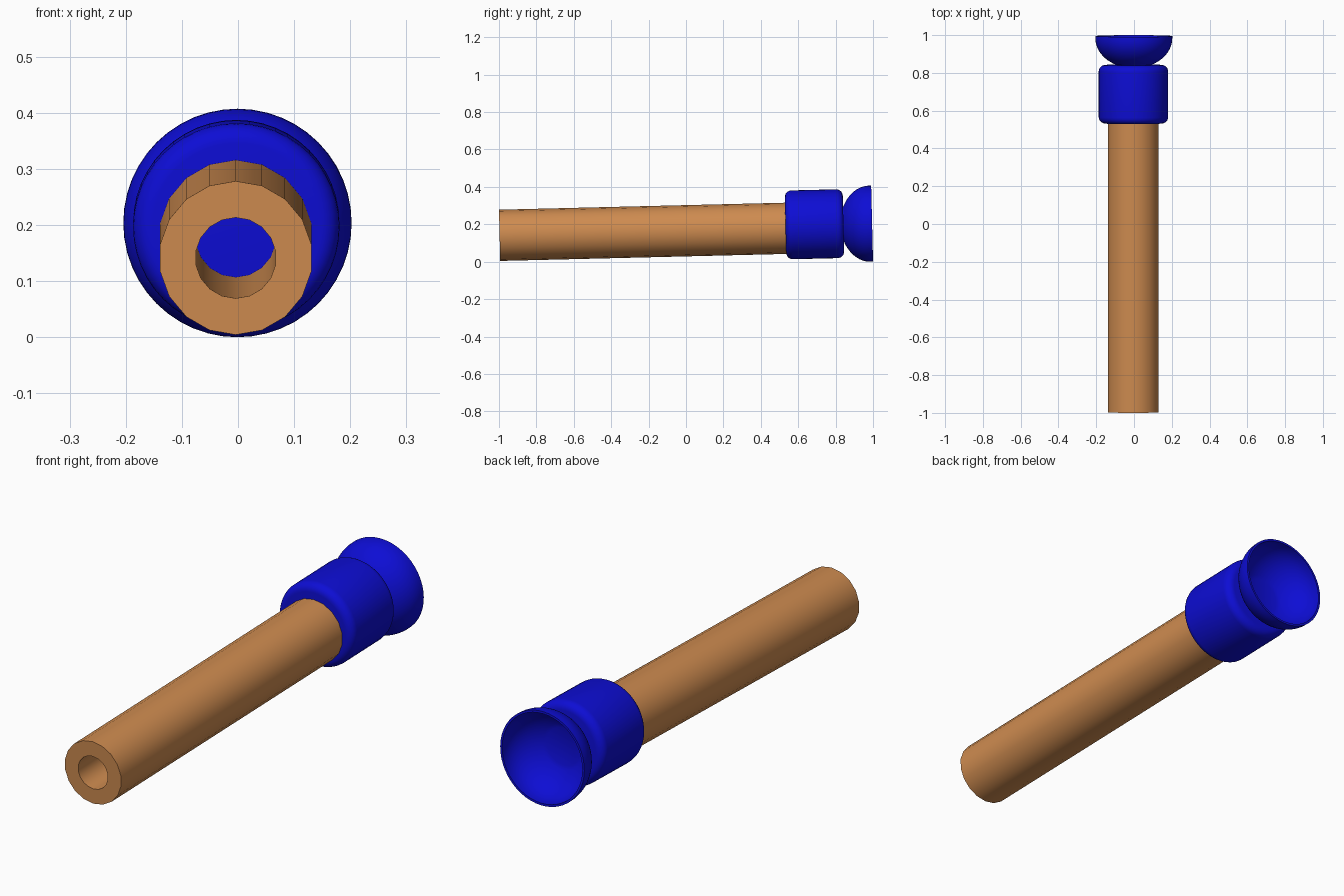
import bpy
import bmesh
from math import pi, sin, cos, radians
from mathutils import Matrix, Vector

default = bpy.data.objects.get("Cube")
if default:
    bpy.data.objects.remove(default, do_unlink=True)

TILT = radians(1.4)


def make_material(name, rgb):
    mat = bpy.data.materials.new(name)
    mat.use_nodes = True
    mat.diffuse_color = (*rgb, 1)
    mat.node_tree.nodes["Principled BSDF"].inputs["Base Color"].default_value = (*rgb, 1)
    return mat


def arc(y, r, dy, dr, start, end, steps):
    """Points (y, radius) on an elliptical arc centred at (y, r)."""
    angles = [start + (end - start) * i / steps for i in range(steps + 1)]
    return [(y + dy * sin(a), r + dr * cos(a)) for a in angles]


def lathe(name, profile, sides, location, mat, closed=False):
    """Spin a (y, radius) profile around the local y axis, then tilt it."""
    bm = bmesh.new()
    verts = [bm.verts.new((0, y, r)) for y, r in profile]
    edges = [bm.edges.new(pair) for pair in zip(verts, verts[1:])]
    if closed:
        edges.append(bm.edges.new((verts[-1], verts[0])))
    bmesh.ops.spin(bm, geom=verts + edges, cent=(0, 0, 0), axis=(0, 1, 0),
                   angle=2 * pi, steps=sides)
    bmesh.ops.remove_doubles(bm, verts=bm.verts, dist=0.0005)
    bmesh.ops.recalc_face_normals(bm, faces=bm.faces)
    mesh = bpy.data.meshes.new(name)
    bm.to_mesh(mesh)
    bm.free()
    mesh.materials.append(mat)
    obj = bpy.data.objects.new(name, mesh)
    bpy.context.collection.objects.link(obj)
    obj.matrix_world = Matrix.Translation(Vector(location)) @ Matrix.Rotation(TILT, 4, "X")
    bpy.ops.object.select_all(action="DESELECT")
    obj.select_set(True)
    bpy.context.view_layer.objects.active = obj
    bpy.ops.object.shade_smooth_by_angle(angle=radians(35))
    return obj


tan = make_material("tan", (0.62, 0.26, 0.08))
blue = make_material("blue", (0.004, 0.004, 0.66))

# Hollow barrel, open at the front
lathe("barrel", [(0, 0.137), (1.56, 0.137), (1.56, 0.072), (0, 0.072)],
      18, (-0.004, -0.9966, 0.141), tan, closed=True)

# Solid sleeve with rounded rims
half, radius, fillet = 0.155, 0.184, 0.035
front_rim = arc(fillet - half, radius - fillet, fillet, fillet, -pi / 2, 0, 6)
back_rim = arc(half - fillet, radius - fillet, fillet, fillet, 0, pi / 2, 6)
lathe("sleeve", [(-half, 0)] + front_rim + back_rim + [(half, 0)],
      48, (-0.003, 0.687, 0.2), blue)

# Flared cup with a thin lip, opening to the back
outer = arc(-0.012, 0, 0.158, 0.2035, -1.1, 0, 12)
inner = arc(-0.012, 0, 0.149, 0.194, 0, -1.14, 12)
lathe("cup", [(outer[0][0] - 0.012, 0), (outer[0][0] - 0.012, 0.085)] + outer
      + [(0, 0.2035), (0, 0.194)] + inner + [(inner[-1][0], 0)],
      48, (-0.001, 0.995, 0.2035), blue)
